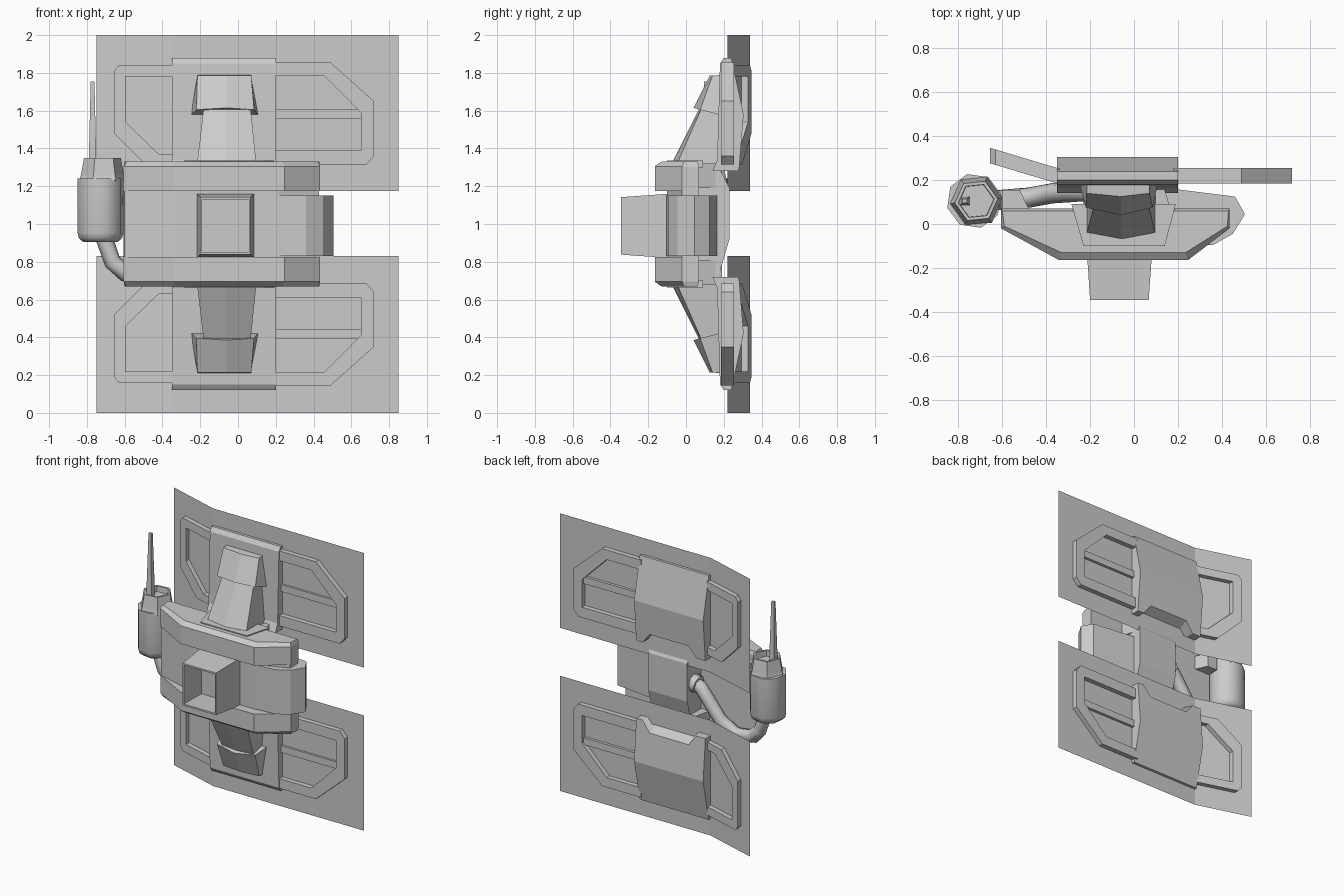
import bpy, bmesh, math
from mathutils import Vector


def make(name, verts, faces, recalc=True):
    bm = bmesh.new()
    vs = [bm.verts.new(v) for v in verts]
    for f in faces:
        bm.faces.new([vs[i] for i in f])
    if recalc:
        bmesh.ops.recalc_face_normals(bm, faces=bm.faces)
    me = bpy.data.meshes.new(name)
    bm.to_mesh(me)
    bm.free()
    ob = bpy.data.objects.new(name, me)
    bpy.context.collection.objects.link(ob)
    return ob


def loft(name, rings, mirror=False):
    """Skin equal-length rings and cap both ends; optionally mirror about z = 1."""
    n = len(rings[0])
    faces = [list(range(n)), [(len(rings) - 1) * n + i for i in range(n)]]
    for r in range(len(rings) - 1):
        for i in range(n):
            j = (i + 1) % n
            faces.append([r * n + i, r * n + j, (r + 1) * n + j, (r + 1) * n + i])
    verts = [v for ring in rings for v in ring]
    ob = make(name, verts, faces)
    if mirror:
        make(name + "_lower", [(x, y, 2 - z) for x, y, z in verts], faces)
    return ob


def column(name, outline, z0, z1, mirror=False):
    return loft(name, [[(x, y, z) for x, y in outline] for z in (z0, z1)], mirror)


def plate(name, outline, y0, y1, tilt=0.0):
    """Outline in x-z, extruded in y, sheared back to the left of x = -0.35."""
    return loft(name, [[(x, y - tilt * (x + 0.35), z) for x, z in outline]
                       for y in (y0, y1)], True)


def round_ring(cx, cy, z, r, n, turn=0.0):
    return [(cx + r * math.cos(turn + math.tau * i / n),
             cy + r * math.sin(turn + math.tau * i / n), z) for i in range(n)]


def smooth(ob):
    bpy.ops.object.select_all(action='DESELECT')
    ob.select_set(True)
    bpy.context.view_layer.objects.active = ob
    bpy.ops.object.shade_smooth_by_angle(angle=math.radians(50))


# Thin bent backing sheets, upper and lower
for name, z0, z1 in (("sheet_upper", 1.175, 2.0), ("sheet_lower", 0.0, 0.83)):
    line = [(-0.75, 0.34), (-0.35, 0.22), (0.85, 0.22)]
    make(name, [(x, y, z) for z in (z0, z1) for x, y in line],
         [(0, 1, 4, 3), (1, 2, 5, 4)], False)

# Wing frames: straight on the right, swept back on the left
plate("right_frame", [(0.18, 1.855), (0.49, 1.855), (0.72, 1.65), (0.72, 1.36), (0.68, 1.315),
                      (0.18, 1.315), (0.18, 1.39), (0.65, 1.39), (0.65, 1.59), (0.455, 1.785),
                      (0.18, 1.785)], 0.185, 0.255)
plate("left_frame", [(-0.34, 1.84), (-0.63, 1.84), (-0.655, 1.81), (-0.655, 1.48), (-0.49, 1.315),
                     (-0.34, 1.315), (-0.34, 1.37), (-0.42, 1.37), (-0.595, 1.54), (-0.595, 1.78),
                     (-0.34, 1.78)], 0.185, 0.255, 0.3)
plate("right_bar", [(0.18, 1.555), (0.655, 1.555), (0.655, 1.605), (0.18, 1.605)], 0.205, 0.24)

# Central mount blocks with a trapezoid notch at the inner end
full = [(0.18, 1.85), (0.20, 1.88), (0.24, 1.88), (0.305, 1.58), (0.28, 1.28), (0.14, 1.28), (0.165, 1.34)]
notch = full[:4] + [(0.286, 1.355), (0.14, 1.28), (0.165, 1.34)]
loft("mount_block", [[(x, y, z) for y, z in p] for x, p in
                     ((-0.35, full), (-0.28, full), (-0.22, notch),
                      (0.09, notch), (0.15, full), (0.2, full))], True)

# Ridged struts and their flared caps
loft("strut", [
    [(-0.22, 0.19, 1.29), (-0.22, -0.06, 1.29), (-0.06, -0.09, 1.29), (0.10, -0.06, 1.29), (0.10, 0.19, 1.29)],
    [(-0.18, 0.2, 1.63), (-0.18, 0.09, 1.63), (-0.06, 0.08, 1.63), (0.065, 0.09, 1.63), (0.065, 0.2, 1.63)]], True)
loft("strut_cap", [
    [(-0.25, 0.19, 1.575), (-0.22, 0.075, 1.605), (-0.06, 0.04, 1.615), (0.085, 0.075, 1.605), (0.11, 0.19, 1.575)],
    [(-0.215, 0.2, 1.79), (-0.215, 0.14, 1.785), (-0.06, 0.125, 1.785), (0.07, 0.14, 1.785), (0.07, 0.2, 1.79)]],
    True)

# Body: faceted core between two thick ridges
column("body_core", [(-0.605, 0.07), (-0.6, -0.02), (-0.33, -0.1), (0.215, -0.1), (0.43, -0.02), (0.43, 0.07)],
       0.78, 1.22)
outer = [(-0.605, 0.07), (-0.605, -0.02), (-0.34, -0.165), (0.245, -0.165), (0.435, -0.02), (0.435, 0.07)]
inner = [(-0.6, 0.06), (-0.59, -0.01), (-0.33, -0.13), (0.235, -0.13), (0.425, -0.01), (0.43, 0.06)]
loft("body_ridge", [[(x, y, 1.175) for x, y in outer],
                    [(x, y, 1.305) for x, y in outer],
                    [(x, y, 1.33) for x, y in inner]], True)
column("ridge_plate", [(-0.285, 0.09), (-0.23, -0.1), (0.14, -0.1), (0.19, 0.09)], 1.3, 1.337, True)
column("ridge_tab", [(-0.6, 0.155), (-0.6, 0.05), (-0.47, 0.05), (-0.52, 0.155)], 1.17, 1.27)

# Side module on the right
column("side_module", [(0.21, -0.105), (0.36, -0.095), (0.45, -0.045), (0.505, 0.045), (0.46, 0.125), (0.1, 0.17)],
       0.83, 1.15)

# Rear hub column, chamfered towards the mounts
hub = [(0.0, 1.32), (0.15, 1.32), (0.19, 1.27), (0.23, 1.19), (0.23, 0.92),
       (0.18, 0.75), (0.15, 0.68), (0.0, 0.68)]
loft("rear_hub", [[(x, y, z) for y, z in hub] for x in (-0.17, 0.14)])
column("hub_shoulder", [(-0.25, 0.02), (-0.21, 0.19), (0.13, 0.19), (0.18, 0.02)], 1.19, 1.32, True)

# Open box hood at the front
def box_ring(y, x0, x1, z0, z1):
    return [(x0, y, z0), (x1, y, z0), (x1, y, z1), (x0, y, z1)]
loft("front_hood", [box_ring(-0.09, -0.217, 0.085, 0.82, 1.16),
                    box_ring(-0.345, -0.2, 0.067, 0.838, 1.142),
                    box_ring(-0.345, -0.19, 0.057, 0.85, 1.13),
                    box_ring(-0.13, -0.2, 0.068, 0.84, 1.14)])

# Canister with a hollow hexagonal neck
cx, cy = -0.728, 0.105
can = loft("canister", [round_ring(cx, cy, z, r, 8, 0.25) for z, r in
                        ((0.905, 0.095), (0.925, 0.118), (0.955, 0.126), (1.24, 0.126))])
smooth(can)
loft("canister_neck", [round_ring(cx + 0.01, cy, z, r, 6, 0.1) for z, r in
                       ((1.23, 0.122), (1.26, 0.114), (1.35, 0.098), (1.35, 0.082), (1.31, 0.08))])

# Tapered square antenna
loft("antenna", [round_ring(-0.77, 0.105, z, r, 4, math.pi / 4) for z, r in ((1.28, 0.03), (1.755, 0.014))])

# Hose from the hub to the canister, with collar
def tube(name, pts, radius):
    cu = bpy.data.curves.new(name, 'CURVE')
    cu.dimensions = '3D'
    cu.bevel_depth = radius
    cu.bevel_resolution = 2
    cu.use_fill_caps = True
    sp = cu.splines.new('POLY')
    sp.points.add(len(pts) - 1)
    for p, co in zip(sp.points, pts):
        p.co = (*co, 1)
    ob = bpy.data.objects.new(name, cu)
    bpy.context.collection.objects.link(ob)

tube("hose", [(-0.15, 0.15, 1.03), (-0.22, 0.15, 1.01), (-0.29, 0.145, 0.92), (-0.37, 0.14, 0.81),
              (-0.48, 0.12, 0.73), (-0.6, 0.11, 0.74), (-0.665, 0.107, 0.80), (-0.71, 0.105, 0.93)], 0.046)
tube("hose_collar", [(-0.15, 0.15, 1.03), (-0.205, 0.15, 1.02)], 0.062)
